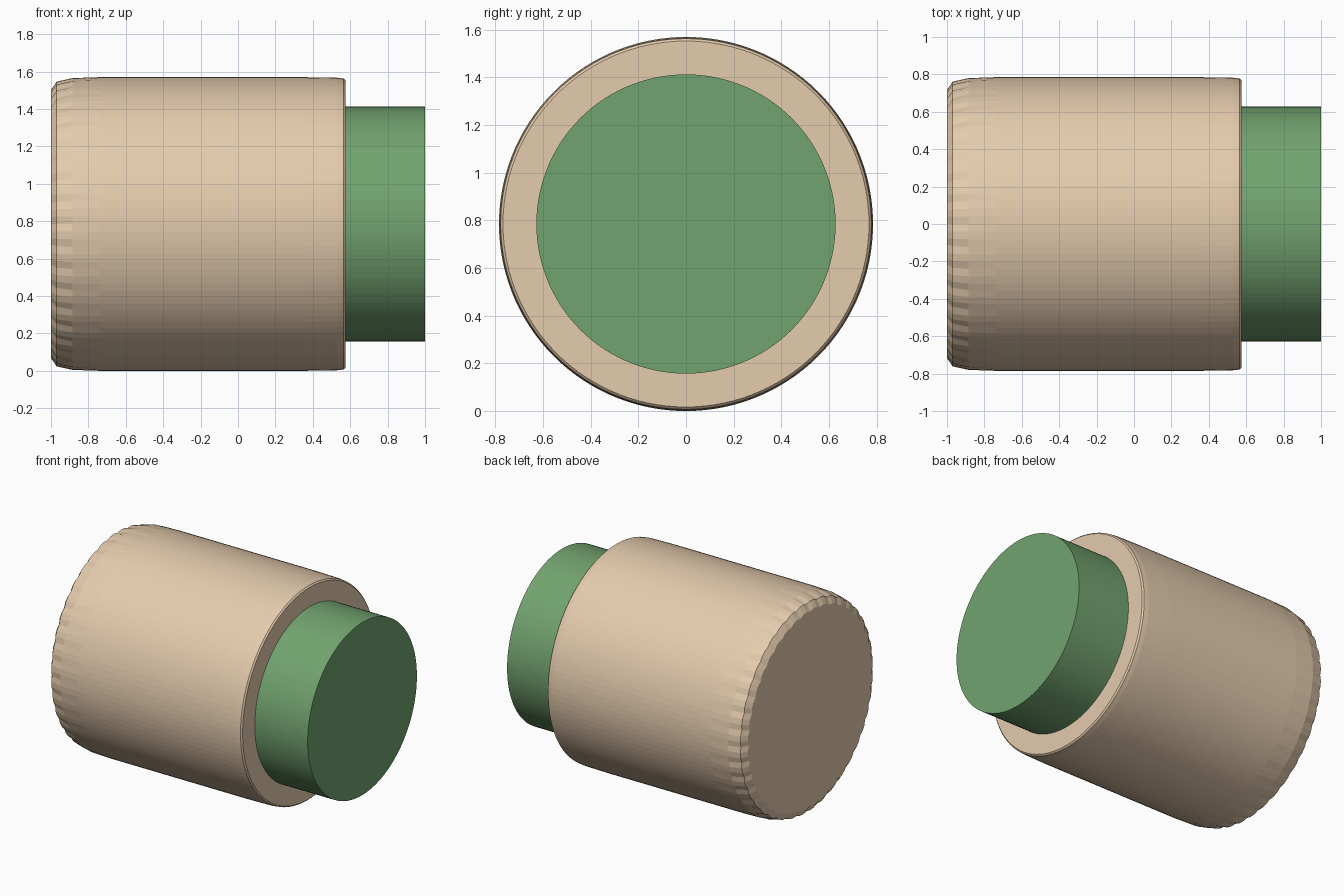
import bpy, bmesh, math

if "Cube" in bpy.data.objects:
    bpy.data.objects.remove(bpy.data.objects["Cube"])

CZ = 0.785  # axis height


def material(name, col):
    m = bpy.data.materials.new(name)
    m.diffuse_color = (*col, 1)
    m.use_nodes = True
    m.node_tree.nodes["Principled BSDF"].inputs["Base Color"].default_value = m.diffuse_color
    return m


def lathe(name, profile, seg, mat, cap_start=True, cap_end=True):
    """Revolve (x, radius, notch depth) rings round the x axis."""
    bm = bmesh.new()
    rings = []
    for x, r, notch in profile:
        ring = []
        for i in range(seg):
            a = 2 * math.pi * i / seg
            rr = r - (notch if i % 3 == 0 else 0)
            ring.append(bm.verts.new((x, rr * math.cos(a), CZ + rr * math.sin(a))))
        rings.append(ring)
    for r0, r1 in zip(rings, rings[1:]):
        for i in range(seg):
            j = (i + 1) % seg
            bm.faces.new((r0[i], r0[j], r1[j], r1[i]))
    if cap_start:
        bm.faces.new(rings[0])
    if cap_end:
        bm.faces.new(rings[-1])
    bmesh.ops.recalc_face_normals(bm, faces=bm.faces)
    me = bpy.data.meshes.new(name)
    bm.to_mesh(me)
    bm.free()
    me.materials.append(mat)
    ob = bpy.data.objects.new(name, me)
    bpy.context.collection.objects.link(ob)
    return ob


tan = material("tan", (0.78, 0.60, 0.42))
green = material("green", (0.17, 0.37, 0.16))

# Main barrel with a scalloped, rounded far rim and a softened front edge
lathe("barrel", [
    (-1.0, 0.718, 0.012), (-0.97, 0.762, 0.009), (-0.885, 0.781, 0.003),
    (-0.74, 0.785, 0), (0.35, 0.785, 0), (0.53, 0.782, 0),
    (0.565, 0.778, 0), (0.575, 0.768, 0)], 120, tan)

# Narrower plug seated in the barrel
lathe("plug", [(0.56, 0.628, 0), (1.0, 0.628, 0)], 120, green)
